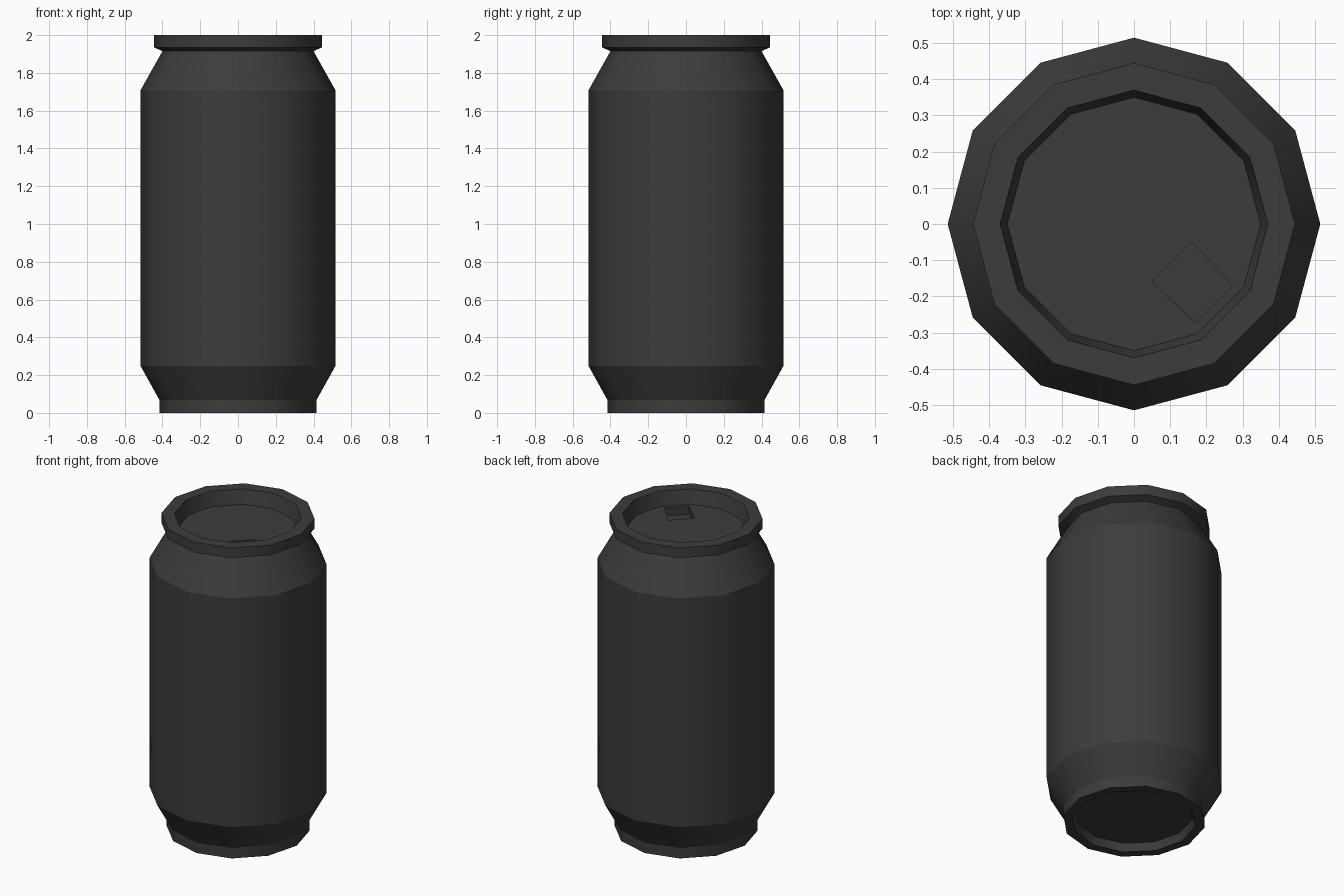
import bpy, bmesh, math

if "Cube" in bpy.data.objects:
    bpy.data.objects.remove(bpy.data.objects["Cube"])

SIDES = 12
# (radius, height) from the recessed base, round the outside, to the lid edge
PROFILE = [(0.345, 0.05), (0.36, 0.0), (0.415, 0.0), (0.415, 0.067), (0.515, 0.247),
           (0.515, 1.71), (0.40, 1.915), (0.41, 1.92), (0.445, 1.935), (0.445, 2.0),
           (0.37, 2.0), (0.35, 1.91)]
# Drinking opening corners, sunk into the lid
OPENING = [(0.16, -0.05), (0.05, -0.16), (0.17, -0.273), (0.273, -0.17)]
OPENING_DEPTH = 0.05

bm = bmesh.new()


def loop(points, z):
    return [bm.verts.new((x, y, z)) for x, y in points]


def ring(r, z):
    angles = [2 * math.pi * i / SIDES for i in range(SIDES)]
    return loop([(r * math.cos(a), r * math.sin(a)) for a in angles], z)


def bridge(a, b):
    n = len(a)
    return [bm.faces.new((a[i], a[(i + 1) % n], b[(i + 1) % n], b[i])) for i in range(n)]


def edges_of(vs):
    n = len(vs)
    return [bm.edges.get((vs[i], vs[(i + 1) % n])) for i in range(n)]


# Can wall and base
rings = [ring(r, z) for r, z in PROFILE]
wall = []
for a, b in zip(rings, rings[1:]):
    wall += bridge(a, b)
bm.faces.new(list(reversed(rings[0])))

# Sunken opening
lid_z = PROFILE[-1][1]
hole_top = loop(OPENING, lid_z)
hole_floor = loop(OPENING, lid_z - OPENING_DEPTH)
bridge(hole_top, hole_floor)
bm.faces.new(hole_floor)

# Lid plate around the opening
bmesh.ops.triangle_fill(bm, use_beauty=True, normal=(0, 0, 1),
                        edges=edges_of(rings[-1]) + edges_of(hole_top))
bmesh.ops.recalc_face_normals(bm, faces=bm.faces[:])

# Smooth round the wall, crisp at every ring
for f in wall:
    f.smooth = True
for vs in rings:
    for e in edges_of(vs):
        e.smooth = False

mesh = bpy.data.meshes.new("drink_can")
bm.to_mesh(mesh)
bm.free()
can = bpy.data.objects.new("drink_can", mesh)
bpy.context.collection.objects.link(can)

mat = bpy.data.materials.new("dark_grey")
mat.diffuse_color = (0.045, 0.045, 0.045, 1)
mat.use_nodes = True
mat.node_tree.nodes["Principled BSDF"].inputs["Base Color"].default_value = mat.diffuse_color
mesh.materials.append(mat)
